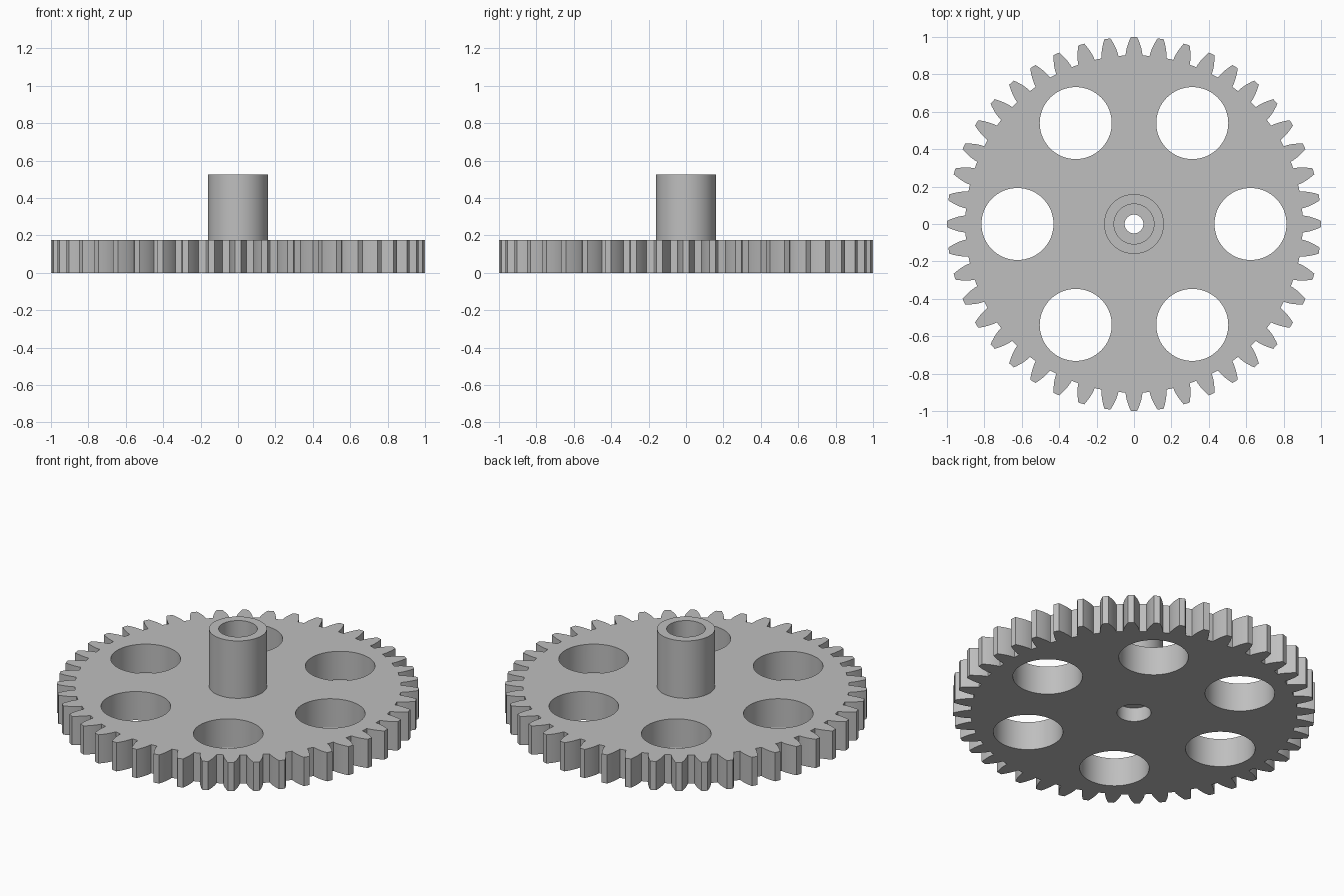
import bpy, bmesh, math
from math import sin, cos, pi

if "Cube" in bpy.data.objects:
    bpy.data.objects.remove(bpy.data.objects["Cube"])

TEETH = 44
TIP = 1.0
MODULE = 2 * TIP / (TEETH + 2)
PITCH = MODULE * TEETH / 2
ROOT = PITCH - 1.25 * MODULE
PRESSURE = math.radians(20)
BASE = PITCH * cos(PRESSURE)
PLATE_H, HUB_TOP = 0.175, 0.525
HUB_R, BORE_R, PIN_R, RECESS_R = 0.16, 0.107, 0.05, 0.094
RECESS_TOP, BORE_FLOOR = 0.085, 0.175

grey = bpy.data.materials.new("grey")
grey.diffuse_color = (0.52, 0.52, 0.52, 1)
grey.use_nodes = True
grey.node_tree.nodes["Principled BSDF"].inputs["Base Color"].default_value = grey.diffuse_color


def make_object(name, bm):
    mesh = bpy.data.meshes.new(name)
    bmesh.ops.recalc_face_normals(bm, faces=bm.faces)
    bm.to_mesh(mesh)
    bm.free()
    mesh.materials.append(grey)
    ob = bpy.data.objects.new(name, mesh)
    bpy.context.collection.objects.link(ob)
    return ob


def prism(name, outline, z0, z1):
    bm = bmesh.new()
    low = [bm.verts.new((x, y, z0)) for x, y in outline]
    face = bm.faces.new(low)
    top = bmesh.ops.extrude_face_region(bm, geom=[face], use_keep_orig=True)
    for v in (g for g in top["geom"] if isinstance(g, bmesh.types.BMVert)):
        v.co.z = z1
    return make_object(name, bm)


def circle(r, cx=0, cy=0, n=64):
    return [(cx + r * cos(2 * pi * i / n), cy + r * sin(2 * pi * i / n)) for i in range(n)]


def half_angle(r):
    # Involute tooth half-thickness at radius r
    inv = lambda a: math.tan(a) - a
    return pi / (2 * TEETH) + inv(PRESSURE) - inv(math.acos(min(1, BASE / r)))


def cut(target, cutter):
    cutter.hide_render = True
    cutter.hide_set(True)
    mod = target.modifiers.new(cutter.name, 'BOOLEAN')
    mod.operation = 'DIFFERENCE'
    mod.solver = 'EXACT'
    mod.object = cutter


# Toothed plate outline: involute flanks up, tip, flanks down
radii = [ROOT + (TIP - ROOT) * i / 5 for i in range(6)]
outline = []
for t in range(TEETH):
    mid = 2 * pi * t / TEETH
    flank = [(r, mid - half_angle(r)) for r in radii]
    flank += [(TIP, mid)]
    flank += [(r, mid + half_angle(r)) for r in reversed(radii)]
    outline += [(r * cos(a), r * sin(a)) for r, a in flank]
plate = prism("gear_plate", outline, 0, PLATE_H)

# Six round lightening holes
for i in range(6):
    a = i * pi / 3
    cut(plate, prism(f"hole_cutter_{i}", circle(0.1925, 0.623 * cos(a), 0.623 * sin(a)), -0.1, 0.4))

# Clear the centre for the hub
cut(plate, prism("hub_cutter", circle(HUB_R), -0.1, 0.4))

# Hub: revolved profile with a stepped bore
profile = [(HUB_R, 0), (HUB_R, PLATE_H), (HUB_R, HUB_TOP), (BORE_R, HUB_TOP),
           (BORE_R, BORE_FLOOR), (PIN_R, BORE_FLOOR), (PIN_R, RECESS_TOP),
           (RECESS_R, RECESS_TOP), (RECESS_R, 0)]
bm = bmesh.new()
N = 64
rings = [[bm.verts.new((x, y, z)) for x, y in circle(r, n=N)] for r, z in profile]
for k, ring in enumerate(rings):
    if k == 0:
        continue  # the part inside the plate has no outer wall
    nxt = rings[(k + 1) % len(rings)]
    for i in range(N):
        j = (i + 1) % N
        bm.faces.new((ring[i], ring[j], nxt[j], nxt[i]))
hub = make_object("hub", bm)

# Bake the cuts, drop the buried seam wall, then shade by angle
bpy.context.view_layer.update()
deps = bpy.context.evaluated_depsgraph_get()
baked = bpy.data.meshes.new_from_object(plate.evaluated_get(deps))
plate.modifiers.clear()
plate.data = baked
bm = bmesh.new()
bm.from_mesh(baked)
seam = [f for f in bm.faces if abs(f.normal.z) < 0.1
        and f.calc_center_median().xy.length < HUB_R + 0.01]
bmesh.ops.delete(bm, geom=seam, context='FACES')
bm.to_mesh(baked)
bm.free()
for ob in [o for o in bpy.data.objects if "cutter" in o.name]:
    bpy.data.objects.remove(ob)

bpy.ops.object.select_all(action='DESELECT')
for ob in (plate, hub):
    ob.select_set(True)
bpy.context.view_layer.objects.active = plate
bpy.ops.object.shade_smooth_by_angle(angle=math.radians(30))
